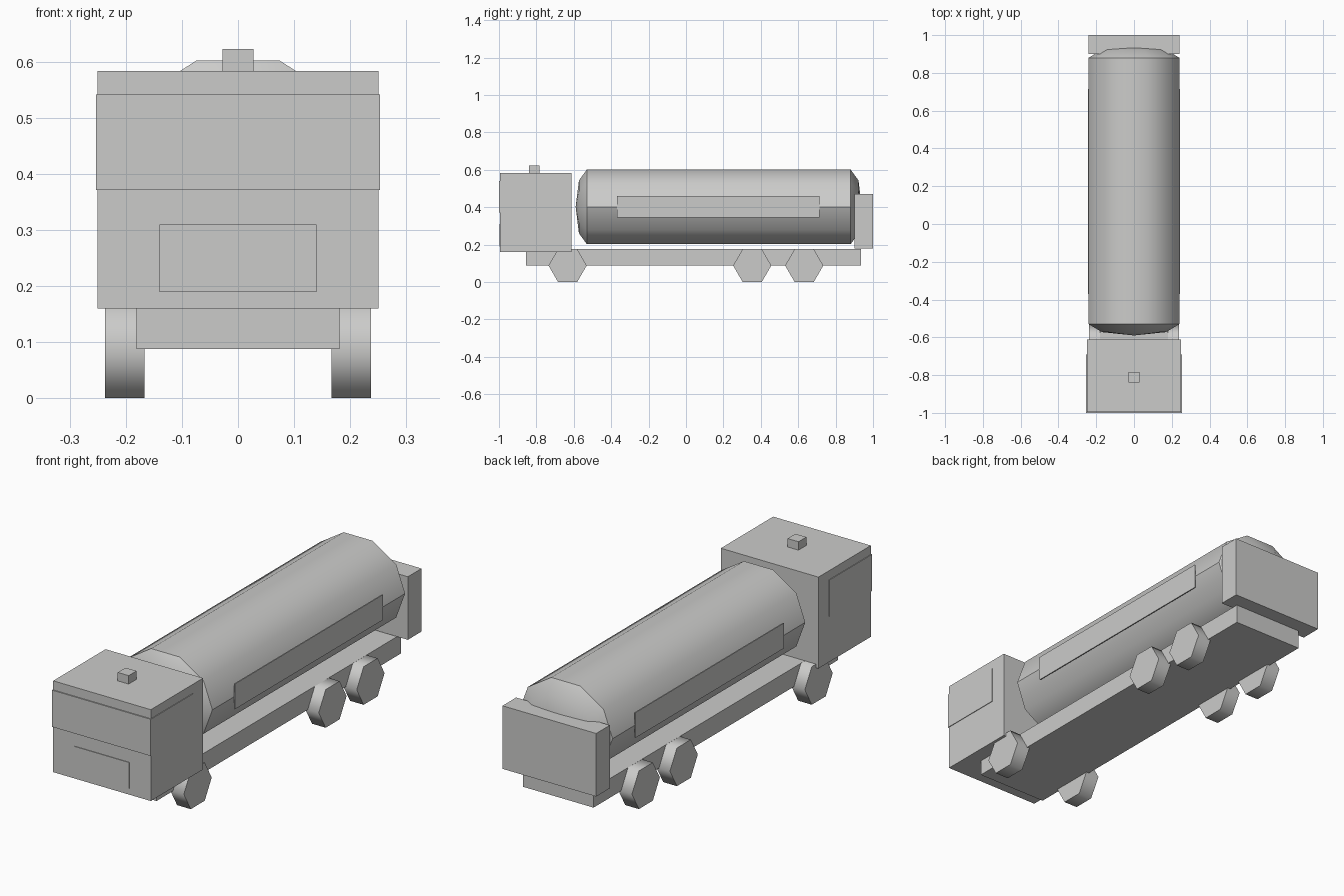
import bpy, bmesh, math

if "Cube" in bpy.data.objects:
    bpy.data.objects.remove(bpy.data.objects["Cube"])

grey = bpy.data.materials.new("light grey")
grey.diffuse_color = (0.6, 0.6, 0.59, 1)
grey.use_nodes = True
grey.node_tree.nodes["Principled BSDF"].inputs["Base Color"].default_value = grey.diffuse_color


def finish(name, bm, angle=None):
    bmesh.ops.recalc_face_normals(bm, faces=bm.faces)
    me = bpy.data.meshes.new(name)
    bm.to_mesh(me)
    bm.free()
    me.materials.append(grey)
    ob = bpy.data.objects.new(name, me)
    bpy.context.collection.objects.link(ob)
    if angle:
        bpy.ops.object.select_all(action='DESELECT')
        ob.select_set(True)
        bpy.context.view_layer.objects.active = ob
        bpy.ops.object.shade_smooth_by_angle(angle=math.radians(angle))
    return ob


def box(name, x0, x1, y0, y1, z0, z1):
    bm = bmesh.new()
    bmesh.ops.create_cube(bm, size=1)
    for v in bm.verts:
        v.co = ((x0 + x1) / 2 + v.co.x * (x1 - x0),
                (y0 + y1) / 2 + v.co.y * (y1 - y0),
                (z0 + z1) / 2 + v.co.z * (z1 - z0))
    return finish(name, bm)


# Cab, wraparound glass, grille and roof beacon
box("cab", -0.25, 0.25, -0.995, -0.612, 0.16, 0.583)
box("cab_windows", -0.253, 0.253, -1.0, -0.69, 0.371, 0.541)
box("grille", -0.14, 0.14, -0.998, -0.99, 0.189, 0.31)
box("beacon", -0.028, 0.028, -0.84, -0.783, 0.58, 0.622)

# Chassis and rear equipment locker
box("chassis", -0.181, 0.181, -0.855, 0.935, 0.088, 0.177)
box("rear_locker", -0.24, 0.24, 0.9, 1.0, 0.18, 0.472)

# Ten-sided tank: rings of (y, scale) with shallow domed ends
SIDES, RX, RZ, ZC = 10, 0.24, 0.21, 0.402
bm = bmesh.new()
c = math.sqrt(0.5)
rings = []
for y, s in ((-0.53 - 0.06 * c, c), (-0.53, 1), (0.88, 1), (0.88 + 0.06 * c, c)):
    rings.append([bm.verts.new((RX * s * math.cos(a), y, ZC + RZ * s * math.sin(a)))
                  for a in (2 * math.pi * i / SIDES for i in range(SIDES))])
poles = [bm.verts.new((0, y, ZC)) for y in (-0.59, 0.94)]
for i in range(SIDES):
    j = (i + 1) % SIDES
    for r, q in zip(rings, rings[1:]):
        bm.faces.new((r[i], r[j], q[j], q[i]))
    bm.faces.new((poles[0], rings[0][j], rings[0][i]))
    bm.faces.new((poles[1], rings[3][i], rings[3][j]))
finish("tank", bm, 40)

# Side panels on the tank
for s, side in ((-1, "left"), (1, "right")):
    xs = sorted((s * 0.238, s * 0.243))
    box(side + "_tank_panel", xs[0], xs[1], -0.37, 0.715, 0.344, 0.461)

# Six-sided wheels, three axles
for n, y in enumerate((-0.633, 0.354, 0.632), 1):
    for s, side in ((-1, "left"), (1, "right")):
        bm = bmesh.new()
        bmesh.ops.create_cone(bm, cap_ends=True, segments=6, radius1=0.102,
                              radius2=0.102, depth=0.07)
        for v in bm.verts:
            a = math.atan2(v.co.y, v.co.x)
            # corners of the hexagon point forward and back
            a = round(a / (math.pi / 6)) * math.pi / 6
            if round(a / (math.pi / 6)) % 2:
                a += math.pi / 6
            v.co = (s * 0.202 + v.co.z, y + 0.102 * math.cos(a),
                    0.0884 + 0.102 * math.sin(a))
        finish("wheel_%s_%d" % (side, n), bm, 65)
